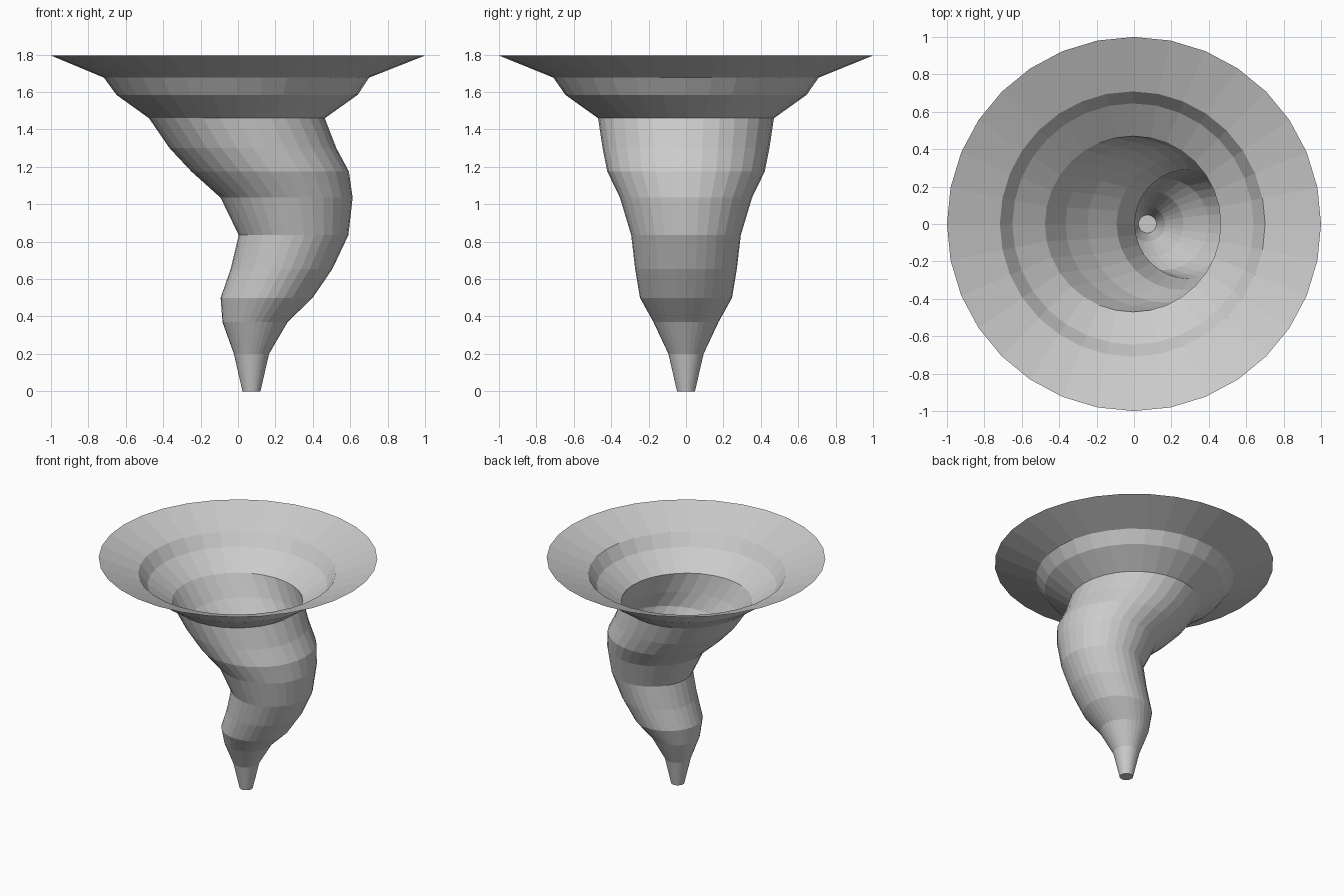
import bpy, bmesh
from math import cos, sin, pi

if "Cube" in bpy.data.objects:
    bpy.data.objects.remove(bpy.data.objects["Cube"])

SIDES = 32

# Horizontal rings of the twisting funnel: height, centre x, radius
RINGS = [
    (0.0, 0.072, 0.048), (0.2, 0.072, 0.094), (0.37, 0.091, 0.174),
    (0.50, 0.153, 0.246), (0.655, 0.233, 0.272), (0.835, 0.297, 0.293),
    (1.035, 0.26, 0.353), (1.175, 0.172, 0.421), (1.3, 0.08, 0.446),
    (1.46, -0.006, 0.47), (1.585, -0.005, 0.645), (1.677, -0.008, 0.709),
    (1.795, 0.0, 1.0),
]

bm = bmesh.new()
loops = [[bm.verts.new((cx + r * cos(2 * pi * i / SIDES), r * sin(2 * pi * i / SIDES), z))
          for i in range(SIDES)] for z, cx, r in RINGS]

# Thin open wall between neighbouring rings
for low, high in zip(loops, loops[1:]):
    for i in range(SIDES):
        j = (i + 1) % SIDES
        bm.faces.new((low[i], low[j], high[j], high[i]))

# Closed tip
bm.faces.new(loops[0][::-1])

mesh = bpy.data.meshes.new("tornado_funnel")
bm.to_mesh(mesh)
bm.free()
bpy.context.collection.objects.link(bpy.data.objects.new("tornado_funnel", mesh))
